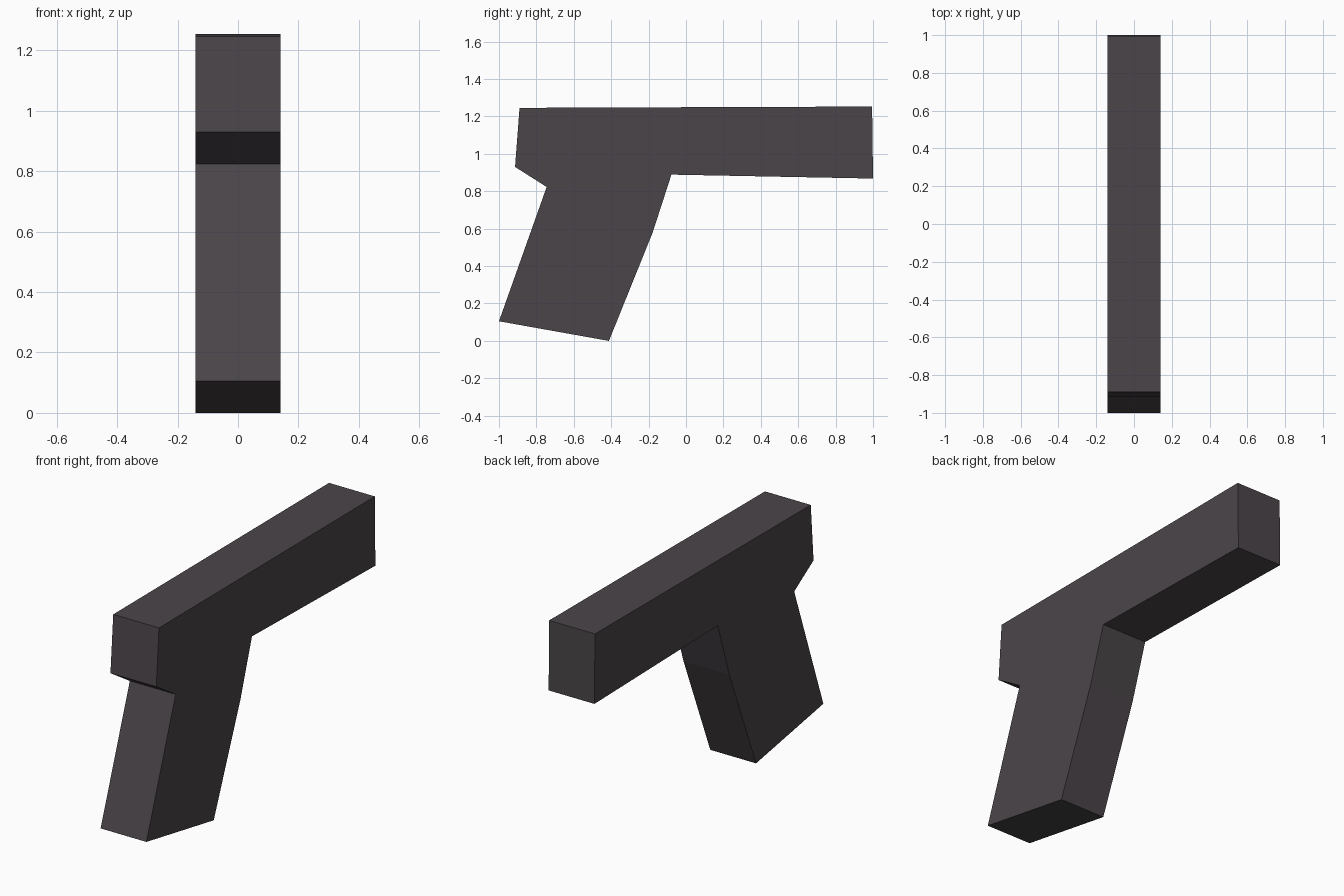
import bpy, bmesh

if "Cube" in bpy.data.objects:
    bpy.data.objects.remove(bpy.data.objects["Cube"])

HALF_WIDTH = 0.14

# Side silhouette (y, z): barrel block, then raked grip
PROFILE = [
    (-0.89, 1.246), (0.995, 1.253), (1.0, 0.868), (-0.078, 0.889),
    (-0.178, 0.58), (-0.412, 0.0), (-1.0, 0.105), (-0.745, 0.823),
    (-0.914, 0.93),
]

# Dark grey material
mat = bpy.data.materials.new("dark_grey")
mat.diffuse_color = (0.07, 0.06, 0.067, 1)
mat.use_nodes = True
mat.node_tree.nodes["Principled BSDF"].inputs["Base Color"].default_value = mat.diffuse_color

# Body: silhouette extruded across the width
bm = bmesh.new()
face = bm.faces.new([bm.verts.new((-HALF_WIDTH, y, z)) for y, z in PROFILE])
ext = bmesh.ops.extrude_face_region(bm, geom=[face])
verts = [g for g in ext["geom"] if isinstance(g, bmesh.types.BMVert)]
bmesh.ops.translate(bm, verts=verts, vec=(2 * HALF_WIDTH, 0, 0))
bmesh.ops.recalc_face_normals(bm, faces=bm.faces)

mesh = bpy.data.meshes.new("barrel_and_grip")
bm.to_mesh(mesh)
bm.free()
mesh.materials.append(mat)
body = bpy.data.objects.new("barrel_and_grip", mesh)
bpy.context.collection.objects.link(body)
